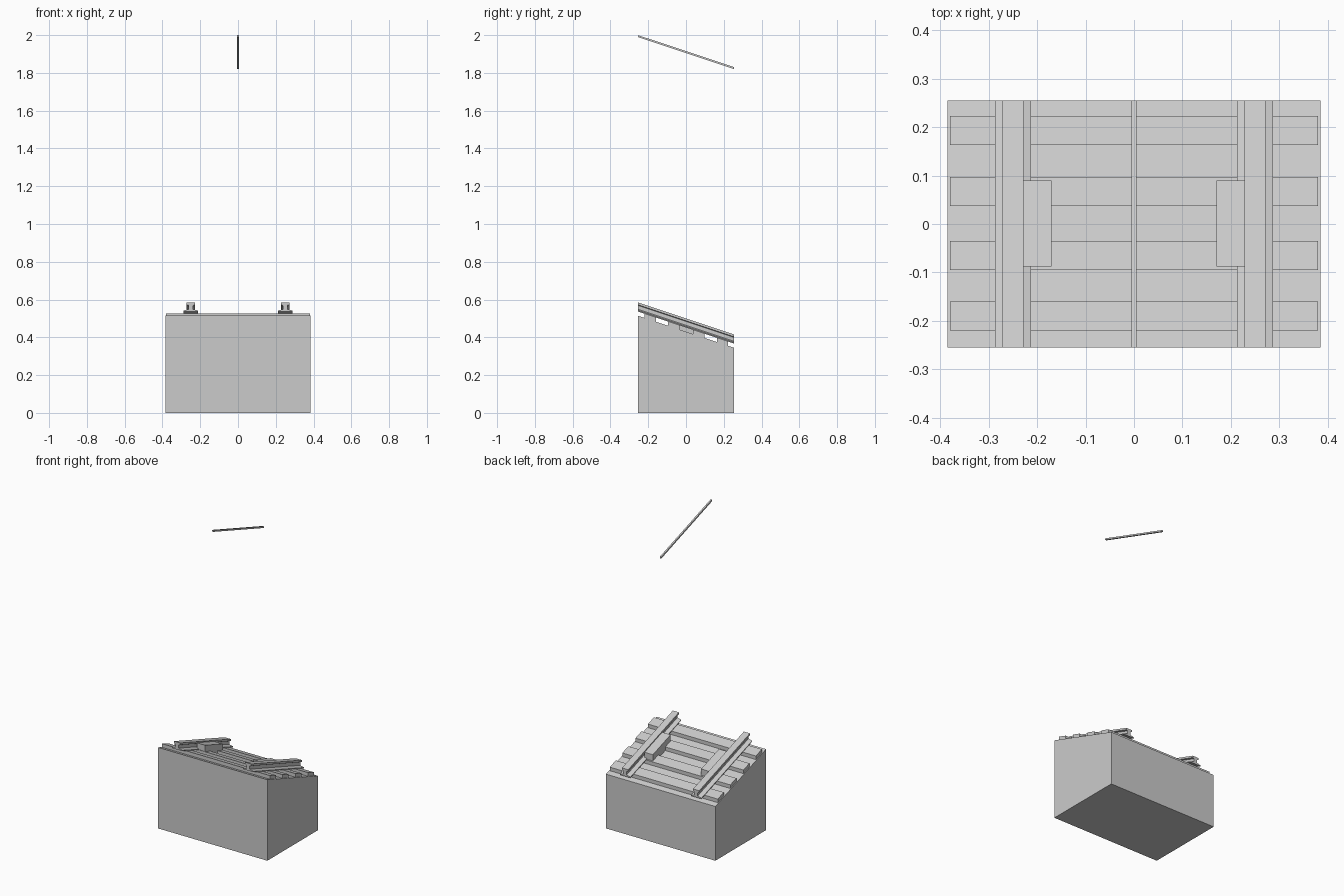
import bpy, bmesh

if "Cube" in bpy.data.objects:
    bpy.data.objects.remove(bpy.data.objects["Cube"])

HALF = 0.255          # half length of the piece along y
SLOPE = 1 / 3         # drop of the track towards the back


def sloped_prism(name, profile, y0=-HALF, y1=HALF):
    """Extrude an (x, z) profile along y; z is given at the front edge and
    follows the slope, except on the ground plane."""
    bm = bmesh.new()
    rings = []
    for y in (y0, y1):
        drop = (y + HALF) * SLOPE
        rings.append([bm.verts.new((x, y, z - drop if z > 0 else 0))
                      for x, z in profile])
    a, b = rings
    n = len(profile)
    bm.faces.new(a)
    bm.faces.new(b[::-1])
    for i in range(n):
        j = (i + 1) % n
        bm.faces.new((a[i], b[i], b[j], a[j]))
    bmesh.ops.recalc_face_normals(bm, faces=bm.faces)
    mesh = bpy.data.meshes.new(name)
    bm.to_mesh(mesh)
    bm.free()
    obj = bpy.data.objects.new(name, mesh)
    bpy.context.collection.objects.link(obj)
    return obj


def rect(x0, x1, z0, z1):
    return [(x0, z0), (x1, z0), (x1, z1), (x0, z1)]


# sloping ground block
sloped_prism("embankment", rect(-0.385, 0.385, 0, 0.515))

# four cross ties
for i, y in enumerate((-0.19, -0.065, 0.067, 0.193)):
    sloped_prism(f"sleeper_{i + 1}", rect(-0.38, 0.38, 0.505, 0.538),
                 y - 0.03, y + 0.03)

# rails: half profile from foot to head, mirrored about the rail centre
half_rail = [(0.0375, 0.537), (0.0375, 0.542), (0.011, 0.549),
             (0.011, 0.569), (0.0215, 0.573), (0.0215, 0.585)]
rail = half_rail + [(-x, z) for x, z in reversed(half_rail)]
for side, label in ((-1, "left"), (1, "right")):
    sloped_prism(f"rail_{label}", [(x + side * 0.25, z) for x, z in rail])
    # block against the inner face of the rail
    sloped_prism(f"inner_block_{label}",
                 rect(side * 0.17, side * 0.2285, 0.510, 0.578), -0.088, 0.09)

# overhead wire
sloped_prism("overhead_wire", rect(-0.005, 0.005, 1.99, 2.0))
